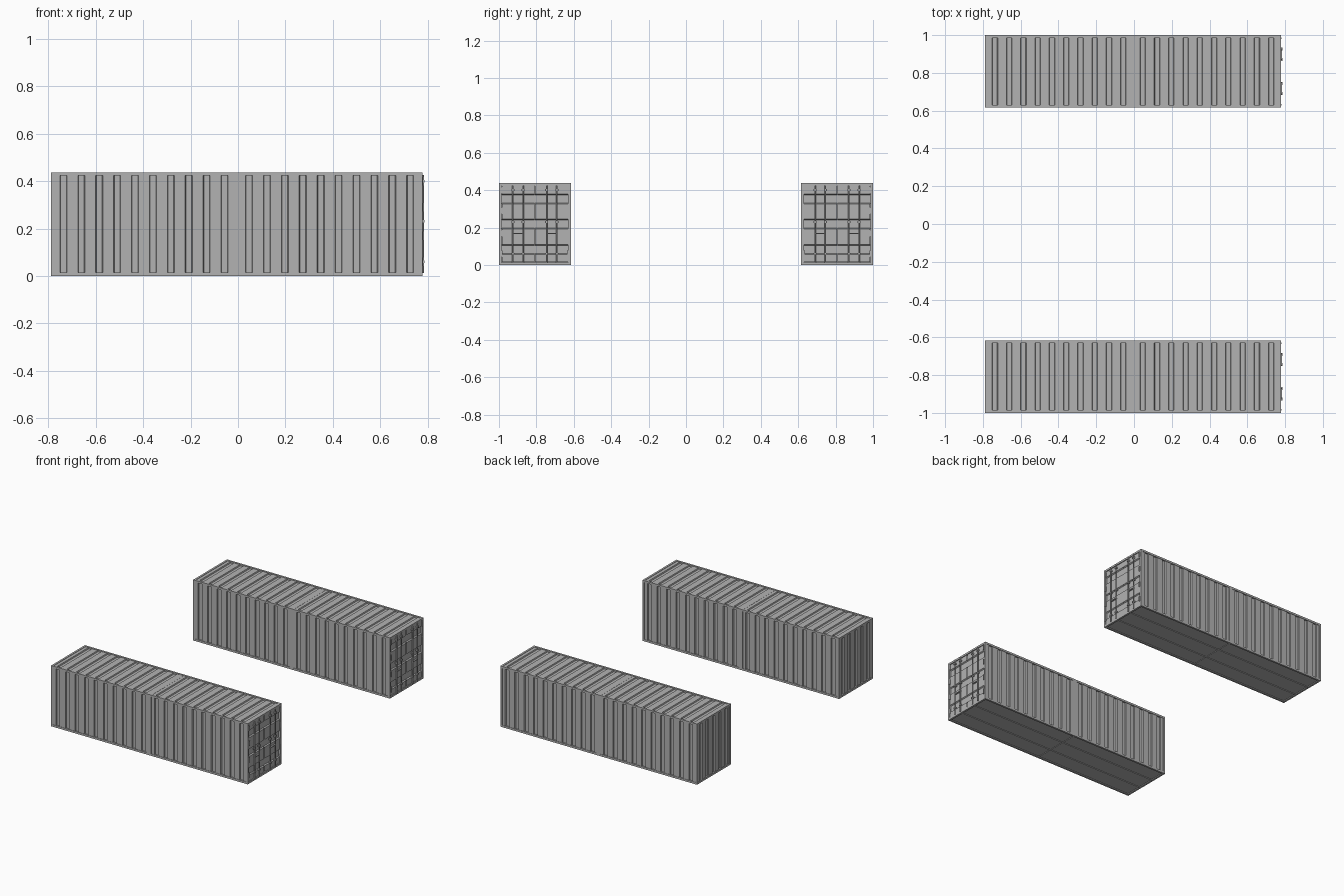
import bpy
import bmesh
from mathutils import Vector

if "Cube" in bpy.data.objects:
    bpy.data.objects.remove(bpy.data.objects["Cube"], do_unlink=True)

GREY = (0.45, 0.45, 0.45, 1)
steel = bpy.data.materials.new("grey_steel")
steel.use_nodes = True
steel.diffuse_color = GREY
steel.node_tree.nodes["Principled BSDF"].inputs["Base Color"].default_value = GREY

X0, X1 = -0.788, 0.778      # body ends
W, H = 0.192, 0.437         # half width, height
T = 0.014                   # frame beam size
MID, MW = -0.005, 0.014     # centre post and its half width
DEPTH = 0.008               # corrugation depth
SPANS = ((X0 + T, MID - MW), (MID + MW, X1 - T))


def box(bm, a, b):
    """Box between two corners."""
    a, b = Vector(a), Vector(b)
    verts = bmesh.ops.create_cube(bm, size=1)["verts"]
    for v in verts:
        v.co = (a + b) / 2 + Vector(p * q for p, q in zip(v.co, b - a))


def rod(bm, x, y, z0, z1, r):
    """Upright round bar."""
    verts = bmesh.ops.create_cone(bm, cap_ends=True, segments=8, radius1=r,
                                  radius2=r, depth=z1 - z0)["verts"]
    bmesh.ops.translate(bm, verts=verts, vec=(x, y, (z0 + z1) / 2))


def ribs(bm, origin, along, across, inward, ribs_count):
    """Corrugated sheet: a stepped profile along one axis, swept across."""
    origin, along, across, inward = map(Vector, (origin, along, across, inward))
    profile = [(0, 0)]
    for i in range(ribs_count):
        profile += [((i + t) / ribs_count, d)
                    for t, d in ((0.3, 0), (0.34, 1), (0.66, 1), (0.7, 0))]
    profile.append((1, 0))
    pairs = []
    for t, d in profile:
        p = origin + along * t + inward * d * DEPTH
        pairs.append((bm.verts.new(p), bm.verts.new(p + across)))
    faces = [bm.faces.new((a[0], b[0], b[1], a[1])) for a, b in zip(pairs, pairs[1:])]
    if faces[0].normal.dot(inward) == 0:
        bm.normal_update()
    if faces[0].normal.dot(inward) > 0:
        bmesh.ops.reverse_faces(bm, faces=faces)


def finish(bm, name, y):
    mesh = bpy.data.meshes.new(name)
    bm.to_mesh(mesh)
    bm.free()
    mesh.materials.append(steel)
    obj = bpy.data.objects.new(name, mesh)
    obj.location.y = y
    bpy.context.collection.objects.link(obj)


def container(prefix, y):
    # Frame: long rails, end beams, corner posts and centre posts
    bm = bmesh.new()
    for s in (-1, 1):
        for z in (0, H - T):
            box(bm, (X0, s * W, z), (X1, s * (W - T), z + T))
        for x in (X0, X1 - T):
            box(bm, (x, s * W, T), (x + T, s * (W - T), H - T))
        box(bm, (MID - MW, s * W, T), (MID + MW, s * (W - T), H - T))
    for x in (X0, X1 - T):
        for z in (0, H - T):
            box(bm, (x, T - W, z), (x + T, W - T, z + T))
    box(bm, (MID - MW, T - W, H - T), (MID + MW, W - T, H - 0.002))
    finish(bm, prefix + "_frame", y)

    # Corrugated long walls
    bm = bmesh.new()
    for s in (-1, 1):
        for a, b in SPANS:
            ribs(bm, (a, s * (W - 0.003), T), (b - a, 0, 0),
                 (0, 0, H - 2 * T), (0, -s, 0), 10)
    finish(bm, prefix + "_side_walls", y)

    # Corrugated roof
    bm = bmesh.new()
    for a, b in SPANS:
        ribs(bm, (a, T - W, H - 0.003), (b - a, 0, 0),
             (0, 2 * (W - T), 0), (0, 0, -1), 10)
    finish(bm, prefix + "_roof", y)

    # Corrugated closed end
    bm = bmesh.new()
    ribs(bm, (X0 + 0.003, T - W, T), (0, 2 * (W - T), 0),
         (0, 0, H - 2 * T), (1, 0, 0), 5)
    finish(bm, prefix + "_end_wall", y)

    # Floor with lengthwise rails and a cross member
    bm = bmesh.new()
    box(bm, (X0 + T, T - W, 0.006), (X1 - T, W - T, T))
    for c in (-0.064, 0.064):
        box(bm, (X0 + T, c - 0.005, 0.001), (X1 - T, c + 0.005, 0.008))
    box(bm, (MID - 0.005, T - W, 0.002), (MID + 0.005, W - T, 0.008))
    finish(bm, prefix + "_floor", y)

    # Two door leaves with horizontal corrugation
    bm = bmesh.new()
    for s in (-1, 1):
        ribs(bm, (X1 - 0.004, s * 0.002, T + 0.002), (0, 0, H - 2 * T - 0.004),
             (0, s * (W - T - 0.004), 0), (-1, 0, 0), 3)
    box(bm, (X1 - 0.02, T - W, T), (X1 - 0.013, W - T, H - T))
    finish(bm, prefix + "_doors", y)

    # Locking bars, guides, handles and hinges
    bm = bmesh.new()
    for s in (-1, 1):
        for c in (0.063, 0.118):
            rod(bm, X1 + 0.003, s * c, 0.012, H - 0.012, 0.004)
            for z in (0.06, 0.23, 0.4):
                box(bm, (X1 - 0.006, s * c - 0.008, z - 0.005),
                    (X1 + 0.009, s * c + 0.008, z + 0.005))
        box(bm, (X1 - 0.004, s * 0.06, 0.165), (X1 + 0.006, s * 0.12, 0.171))
        for z in (0.06, 0.17, 0.29, 0.4):
            box(bm, (X1 - 0.006, s * 0.172, z - 0.018),
                (X1 + 0.003, s * 0.18, z + 0.018))
    finish(bm, prefix + "_door_hardware", y)


container("front_container", -0.808)
container("back_container", 0.808)
